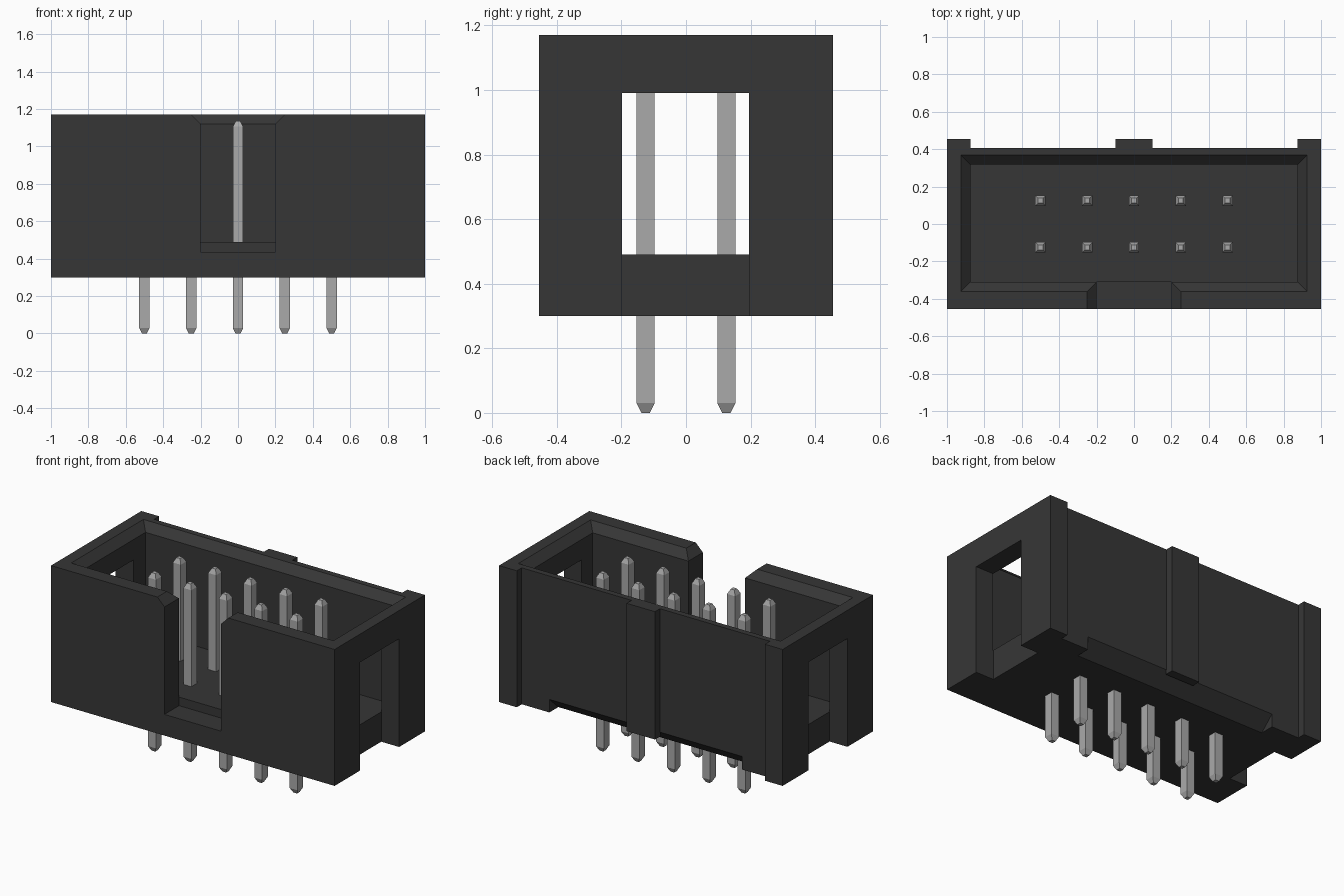
import bpy, bmesh
from mathutils import Vector

cube = bpy.data.objects.get("Cube")
if cube:
    bpy.data.objects.remove(cube, do_unlink=True)


def material(name, value):
    m = bpy.data.materials.new(name)
    m.use_nodes = True
    col = (value, value, value, 1)
    m.diffuse_color = col
    m.node_tree.nodes["Principled BSDF"].inputs["Base Color"].default_value = col
    return m


black = material("black plastic", 0.037)
metal = material("grey metal", 0.4)


def loft(name, rings, mat=None):
    """Closed solid through a stack of matching point rings."""
    bm = bmesh.new()
    vs = [[bm.verts.new(p) for p in ring] for ring in rings]
    n = len(rings[0])
    bm.faces.new(vs[0][::-1])
    bm.faces.new(vs[-1])
    for lo, hi in zip(vs, vs[1:]):
        for i in range(n):
            j = (i + 1) % n
            bm.faces.new((lo[i], lo[j], hi[j], hi[i]))
    bmesh.ops.recalc_face_normals(bm, faces=bm.faces)
    mesh = bpy.data.meshes.new(name)
    bm.to_mesh(mesh)
    bm.free()
    obj = bpy.data.objects.new(name, mesh)
    bpy.context.collection.objects.link(obj)
    if mat:
        mesh.materials.append(mat)
    return obj


def prism(name, pts, axis, a, b, mat=None):
    """Extrude a 2D profile along an axis from a to b."""
    def place(p, t):
        v = list(p)
        v.insert("xyz".index(axis), t)
        return Vector(v)
    return loft(name, [[place(p, t) for p in pts] for t in (a, b)], mat)


def rect(x0, x1, y0, y1):
    return [(x0, y0), (x1, y0), (x1, y1), (x0, y1)]


def ring(x0, x1, y0, y1, z):
    return [(x, y, z) for x, y in rect(x0, x1, y0, y1)]


def cut(target, cutter):
    cutter.hide_render = True
    mod = target.modifiers.new("cut", "BOOLEAN")
    mod.operation = "DIFFERENCE"
    mod.solver = "EXACT"
    mod.object = cutter
    bpy.context.view_layer.objects.active = target
    bpy.ops.object.modifier_apply(modifier=mod.name)
    bpy.data.objects.remove(cutter, do_unlink=True)


BOTTOM, FLOOR, TOP = 0.30, 0.49, 1.17

# Shroud outline with thicker rear corners
outline = [(-1, -0.455), (1, -0.455), (1, 0.455), (0.875, 0.455),
           (0.875, 0.405), (-0.875, 0.405), (-0.875, 0.455), (-1, 0.455)]
shroud = prism("shroud", outline, "z", BOTTOM, TOP, black)

# Cavity with a bevelled lip
cut(shroud, loft("cavity_cutter", [
    ring(-0.875, 0.875, -0.31, 0.318, FLOOR),
    ring(-0.875, 0.875, -0.31, 0.318, 1.12),
    ring(-0.925, 0.925, -0.36, 0.368, TOP),
    ring(-0.925, 0.925, -0.36, 0.368, 1.3)]))

# Front key slot, flared at the top
slot = [(-0.2, 0.435), (0.2, 0.435), (0.2, 1.12), (0.25, TOP),
        (0.25, 1.3), (-0.25, 1.3), (-0.25, TOP), (-0.2, 1.12)]
cut(shroud, prism("slot_cutter", slot, "y", -0.6, -0.309))

# End windows, open down to the underside
for s in (-1, 1):
    cut(shroud, prism("window_cutter", rect(-0.198, 0.195, 0.2, 0.99),
                      "x", s * 0.874, s * 1.2))

# Sloped relief along the lower rear edge
relief = [(0.315, BOTTOM), (0.405, 0.383), (0.43, 0.406), (0.43, 0.2), (0.315, 0.2)]
cut(shroud, prism("relief_cutter", relief, "x", -0.68, 0.68))

# Centre rib on the rear wall
prism("rear_rib", rect(-0.1, 0.1, 0.4, 0.455), "z", 0.355, TOP, black)

# Two rows of square pins with tapered tips
W, TIP = 0.028, 0.013
for row, y in (("front", -0.125), ("rear", 0.125)):
    for i in range(5):
        x = (i - 2) * 0.25
        levels = ((TIP, 0), (W, 0.03), (W, 1.105), (TIP, 1.135))
        loft(f"{row}_pin_{i + 1}",
             [ring(x - r, x + r, y - r, y + r, z) for r, z in levels], metal)
